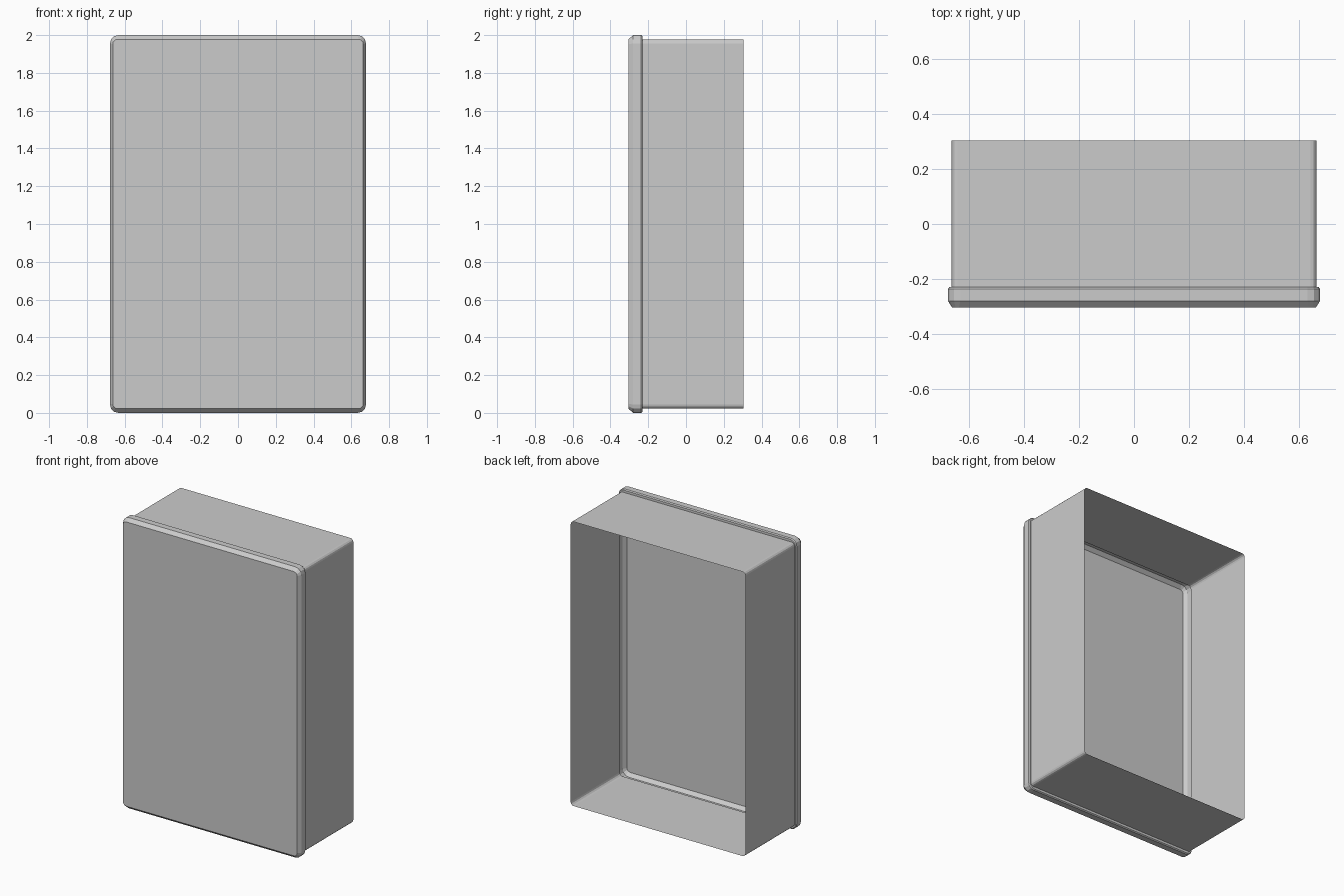
import bpy, bmesh, math

if "Cube" in bpy.data.objects:
    bpy.data.objects.remove(bpy.data.objects["Cube"])

SEG = 3  # segments per rounded corner


def ring(bm, y, hx, hz, r):
    """Rounded rectangle loop in the XZ plane, centred on z = 1."""
    verts = []
    for k, (sx, sz) in enumerate([(1, 1), (-1, 1), (-1, -1), (1, -1)]):
        for i in range(SEG + 1):
            a = math.pi / 2 * (k + i / SEG)
            verts.append(bm.verts.new((sx * (hx - r) + r * math.cos(a), y,
                                       1 + sz * (hz - r) + r * math.sin(a))))
    return verts


def loft(name, sections, cap=False):
    """Thin skin lofted through rounded rectangles from front to back."""
    bm = bmesh.new()
    rings = [ring(bm, *s) for s in sections]
    n = len(rings[0])
    for a, b in zip(rings, rings[1:]):
        for i in range(n):
            j = (i + 1) % n
            bm.faces.new((a[i], b[i], b[j], a[j]))
    if cap:
        bm.faces.new(rings[0])
    bm.normal_update()
    # Make the skin face outward, judged by its topmost side face
    top = max(bm.faces, key=lambda f: abs(f.normal.z) * f.calc_area())
    if top.normal.z * (top.calc_center_median().z - 1) < 0:
        bmesh.ops.reverse_faces(bm, faces=bm.faces)
    if cap:
        bmesh.ops.recalc_face_normals(bm, faces=bm.faces)
        front = max(bm.faces, key=lambda f: f.calc_area())
        if front.normal.y > 0:
            bmesh.ops.reverse_faces(bm, faces=bm.faces)
    mesh = bpy.data.meshes.new(name)
    bm.to_mesh(mesh)
    bm.free()
    obj = bpy.data.objects.new(name, mesh)
    bpy.context.collection.objects.link(obj)
    return obj


# Front panel with chamfered face, raised rim and step down to the walls
loft("front_panel", [
    (-0.304, 0.663, 0.978, 0.025),
    (-0.280, 0.678, 1.000, 0.045),
    (-0.237, 0.678, 1.000, 0.045),
    (-0.230, 0.673, 0.994, 0.040),
    (-0.230, 0.665, 0.978, 0.022),
], cap=True)

# Thin side walls, open at the back
loft("side_walls", [
    (-0.230, 0.665, 0.978, 0.022),
    (0.304, 0.665, 0.978, 0.022),
])
